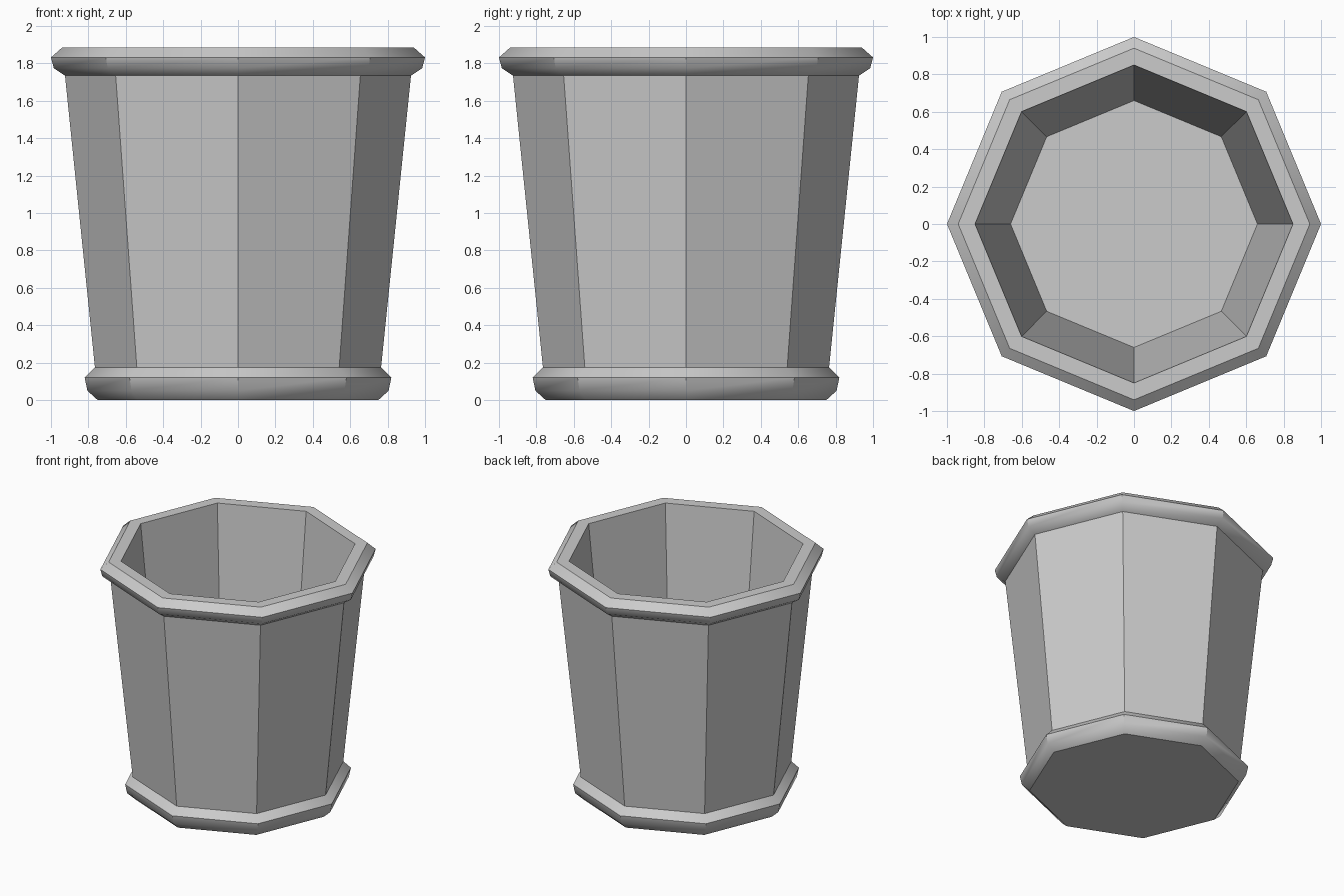
import bpy, math

if "Cube" in bpy.data.objects:
    bpy.data.objects.remove(bpy.data.objects["Cube"])

SIDES = 8

# Outline from underside centre, up the outside, over the rim and down to the floor
PROFILE = [
    (0.75, 0.0), (0.805, 0.05), (0.82, 0.12), (0.765, 0.175),   # foot moulding
    (0.925, 1.735),                                            # tapered wall
    (0.985, 1.775), (1.0, 1.832), (0.94, 1.885),               # rim moulding
    (0.85, 1.885), (0.66, 0.06),                               # inner wall
]


def lathe(name, profile):
    verts = [(r * math.cos(2 * math.pi * i / SIDES),
              r * math.sin(2 * math.pi * i / SIDES), z)
             for r, z in profile for i in range(SIDES)]
    faces = []
    for k in range(len(profile) - 1):
        for i in range(SIDES):
            j = (i + 1) % SIDES
            a, b = k * SIDES, (k + 1) * SIDES
            faces.append((a + i, a + j, b + j, b + i))
    # Underside and floor
    faces.append(tuple(reversed(range(SIDES))))
    last = (len(profile) - 1) * SIDES
    faces.append(tuple(range(last, last + SIDES)))
    mesh = bpy.data.meshes.new(name)
    mesh.from_pydata(verts, [], faces)
    mesh.update()
    obj = bpy.data.objects.new(name, mesh)
    bpy.context.collection.objects.link(obj)
    return obj


# Octagonal planter, soft mouldings with crisp corners
pot = lathe("octagonal_planter", PROFILE)
bpy.context.view_layer.objects.active = pot
pot.select_set(True)
bpy.ops.object.shade_smooth_by_angle(angle=math.radians(43))
